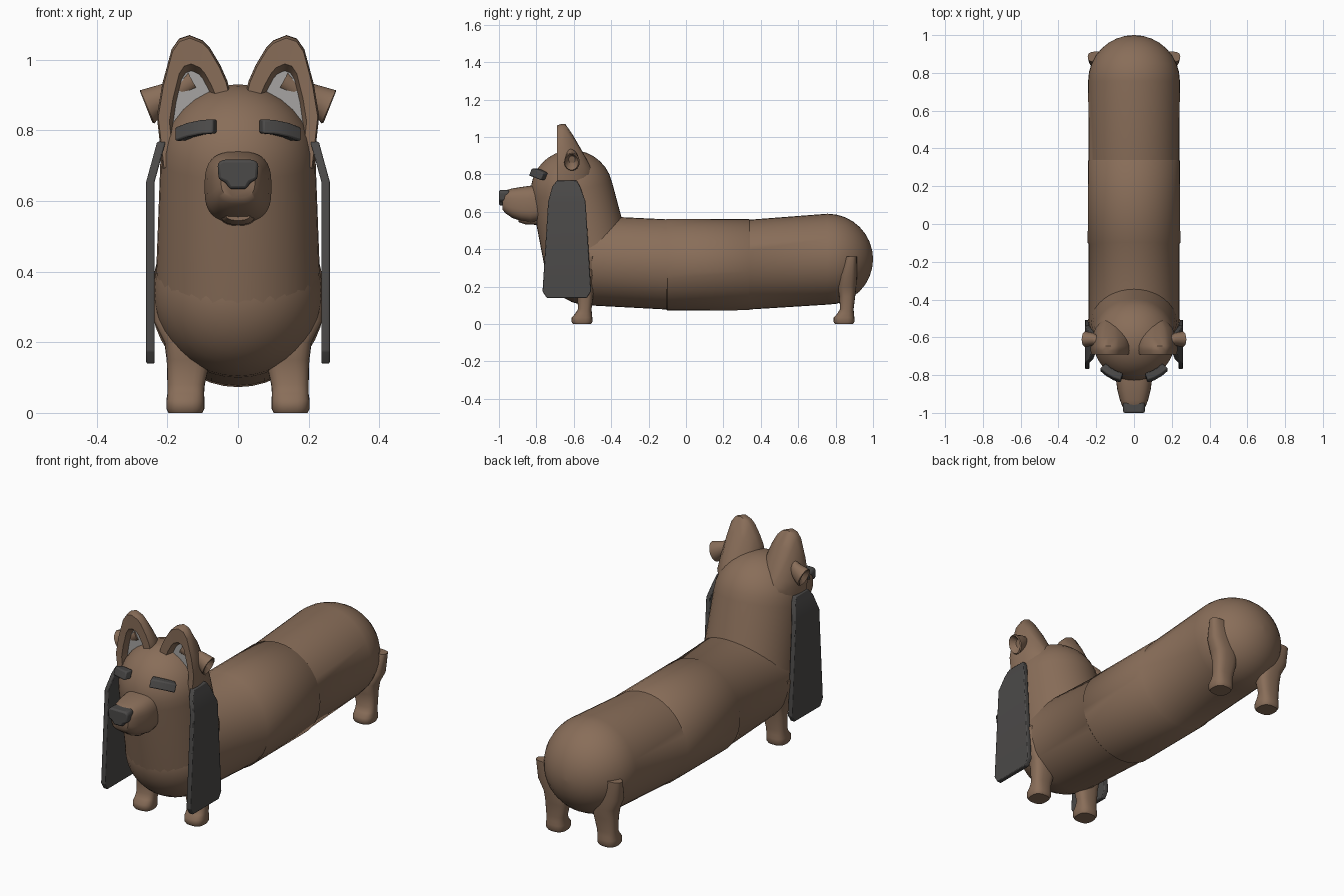
import bpy, bmesh
from math import sin, cos, pi, radians
from mathutils import Vector as V


def material(name, rgb):
    m = bpy.data.materials.new(name)
    m.diffuse_color = (*rgb, 1)
    return m


BROWN = material("brown_fur", (0.25, 0.155, 0.10))
DARK = material("dark_grey", (0.07, 0.067, 0.065))
GREY = material("inner_ear_grey", (0.38, 0.37, 0.36))
X, Y, Z = V((1, 0, 0)), V((0, 1, 0)), V((0, 0, 1))


def ring(c, u, v, n=32, p=1.0):
    """Superellipse ring round c; p < 1 makes it boxier."""
    def s(t):
        return abs(t) ** p * (1 if t >= 0 else -1)
    return [V(c) + u * s(cos(2 * pi * i / n)) + v * s(sin(2 * pi * i / n)) for i in range(n)]


def finish(ob, mats, mirror, bevel, angle):
    for m in mats:
        ob.data.materials.append(m)
    bpy.ops.object.select_all(action='DESELECT')
    bpy.context.view_layer.objects.active = ob
    ob.select_set(True)
    bpy.ops.object.shade_smooth_by_angle(angle=radians(angle))
    if bevel:
        b = ob.modifiers.new("bevel", 'BEVEL')
        b.width, b.segments = bevel, 2
    if mirror:
        ob.modifiers.new("mirror", 'MIRROR').use_mirror_merge = False
    return ob


def loft(name, rings, mats=(BROWN,), mirror=False, bevel=0, angle=40, first_cap_mat=0):
    """Skin a list of equal-sized rings and cap both ends."""
    bm = bmesh.new()
    rows = [[bm.verts.new(p) for p in r] for r in rings]
    n = len(rows[0])
    for a, b in zip(rows, rows[1:]):
        for i in range(n):
            bm.faces.new((a[i], a[(i + 1) % n], b[(i + 1) % n], b[i]))
    bm.faces.new(rows[0][::-1]).material_index = first_cap_mat
    bm.faces.new(rows[-1])
    bmesh.ops.recalc_face_normals(bm, faces=bm.faces)
    me = bpy.data.meshes.new(name)
    bm.to_mesh(me)
    bm.free()
    ob = bpy.data.objects.new(name, me)
    bpy.context.collection.objects.link(ob)
    return finish(ob, mats, mirror, bevel, angle)


def dome(c, axis, u, v, r, n=8):
    """Rings of a hemisphere from its equator towards its pole."""
    ts = [pi / 2 * min(i / n, 0.985) for i in range(n + 1)]
    return [ring(V(c) + axis * r * sin(t), u * r * cos(t), v * r * cos(t), 40) for t in ts]


# long sausage body with slight overlaps between its sections
body = dome((0, -0.52, 0.34), -Y, X, Z, 0.24)[::-1]
for y, z, r in [(-0.105, 0.319, 0.241), (-0.10, 0.318, 0.245), (0.335, 0.318, 0.244),
                (0.34, 0.318, 0.240)]:
    body.append(ring((0, y, z), X * r, Z * r, 40))
body += dome((0, 0.757, 0.347), Y, X, Z, 0.243)
loft("body", body)

# head and neck: a leaning tapered capsule
low, high = V((0, -0.525, 0.34)), V((0, -0.61, 0.71))
ax = (high - low).normalized()
side = ax.cross(X)
loft("head", [ring(low, X * 0.234, side * 0.234, 40)] + dome(high, ax, X, side, 0.22))

# snout: (y, half width, bottom, top)
loft("snout", [ring((0, y, (b + t) / 2), X * w, Z * (t - b) / 2, 32, 0.7) for y, w, b, t in [
    (-0.78, 0.093, 0.55, 0.74), (-0.83, 0.095, 0.54, 0.74), (-0.88, 0.088, 0.55, 0.733),
    (-0.93, 0.075, 0.568, 0.725), (-0.965, 0.062, 0.592, 0.715), (-0.98, 0.048, 0.61, 0.705)]])
loft("lower_jaw", [ring((0, y, z), X * w, Z * h, 20, 0.8) for y, w, z, h in [
    (-0.79, 0.05, 0.56, 0.03), (-0.86, 0.047, 0.559, 0.026), (-0.895, 0.036, 0.565, 0.02)]])

# nose
outline = [(-0.058, 0.706), (-0.045, 0.717), (0.045, 0.717), (0.058, 0.706), (0.055, 0.662),
           (0.034, 0.652), (0.024, 0.634), (-0.024, 0.634), (-0.034, 0.652), (-0.055, 0.662)]
loft("nose", [[V((x, y, z)) for x, z in outline] for y in (-0.945, -1.0)], (DARK,), bevel=0.008)

# brows wrapped round the forehead: (x, y, z)
brow = []
for x, y, z in [(0.065, -0.815, 0.812), (0.10, -0.803, 0.809), (0.135, -0.783, 0.801), (0.165, -0.758, 0.789)]:
    out = V((x, y + 0.61, 0)).normalized() * 0.02
    up = V((0, 0.008, 0.02))
    brow.append([V((x, y, z)) + out * a + up * b for a, b in [(1, 1), (1, -1), (-1, -1), (-1, 1)]])
loft("brow", brow, (DARK,), mirror=True, bevel=0.006)

# upright ears: cupped front, rounded back, grey lining
ear = [(0.213, 0.69), (0.23, 0.84), (0.215, 0.93), (0.188, 1.03), (0.167, 1.06), (0.137, 1.07),
       (0.10, 1.055), (0.08, 1.035), (0.05, 0.985), (0.03, 0.94), (0.02, 0.90), (0.05, 0.76)]


def ear_ring(y, sx, sz):
    return [V((0.125 + (x - 0.125) * sx, y, 0.79 + (z - 0.79) * sz)) for x, z in ear]


loft("upright_ear", [ear_ring(*r) for r in [
    (-0.655, 0.56, 0.64), (-0.688, 0.66, 0.71), (-0.69, 0.96, 0.97), (-0.67, 1, 0.995),
    (-0.645, 1, 1), (-0.60, 0.94, 0.76), (-0.55, 0.75, 0.45), (-0.52, 0.5, 0.25),
    (-0.50, 0.25, 0.1)]], (BROWN, GREY), mirror=True, angle=50, first_cap_mat=1)

# small flared side ears, tips poking through the upright ears
loft("side_ear", [ring(c, Y * ry, V(v), 16) for c, ry, v in [
    ((0.235, -0.61, 0.88), 0.018, (0.006, 0, 0.02)),
    ((0.26, -0.612, 0.866), 0.037, (0.017, 0, 0.043)),
    ((0.257, -0.61, 0.867), 0.042, (0.02, 0, 0.047)),
    ((0.215, -0.61, 0.89), 0.033, (0.005, 0, 0.04)),
    ((0.17, -0.63, 0.915), 0.025, (0.006, 0, 0.03)),
    ((0.13, -0.65, 0.942), 0.014, (0.012, 0, 0.022))]], mirror=True)

# long hanging flaps: (z, front y, back y, x)
loft("hanging_flap", [[V((x + a, y, z)) for a, y in [
    (-0.012, f), (0.012, f), (0.012, b), (-0.012, b)]] for z, f, b, x in [
    (0.14, -0.745, -0.53, 0.248), (0.175, -0.767, -0.507, 0.248), (0.655, -0.737, -0.537, 0.248),
    (0.735, -0.715, -0.566, 0.226), (0.768, -0.69, -0.585, 0.217)]], (DARK,), mirror=True, bevel=0.004)

# legs: (z, centre x, centre y offset, half width, half depth)
leg = [(0, 0.149, 0, 0.048, 0.048), (0.012, 0.149, 0, 0.054, 0.056), (0.035, 0.149, 0, 0.054, 0.055),
       (0.055, 0.148, 0.008, 0.052, 0.045), (0.08, 0.147, 0.015, 0.053, 0.036),
       (0.15, 0.14, 0.017, 0.062, 0.043), (0.20, 0.143, 0.016, 0.066, 0.05),
       (0.26, 0.165, 0.024, 0.074, 0.045), (0.36, 0.195, 0.04, 0.05, 0.028)]
for name, y in (("front_leg", -0.556), ("back_leg", 0.845)):
    loft(name, [ring((cx, y + cy, z), X * rx, Y * ry, 24, 0.75) for z, cx, cy, rx, ry in leg],
         mirror=True)
